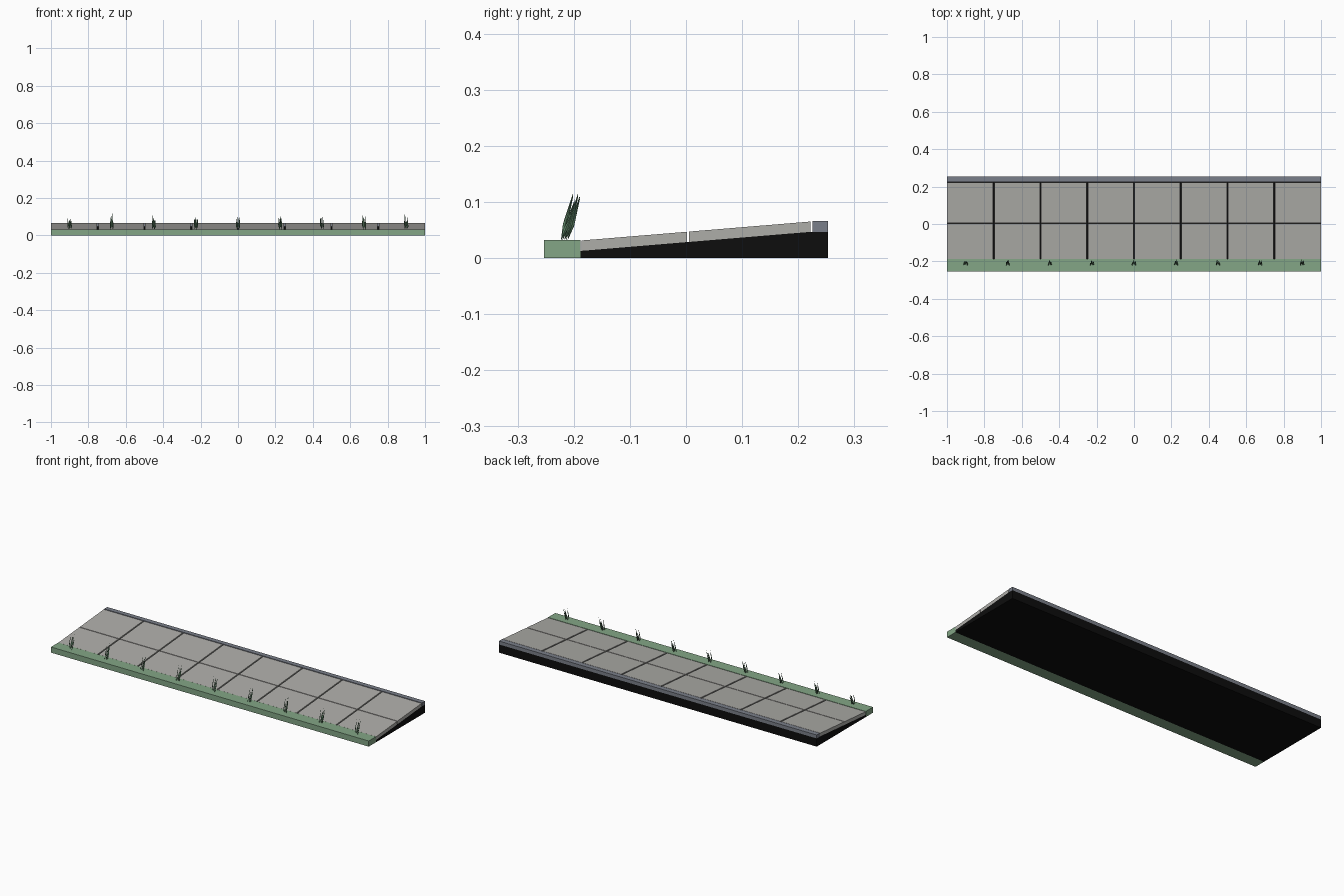
import bpy, bmesh, math, random
from mathutils import Vector

if "Cube" in bpy.data.objects:
    bpy.data.objects.remove(bpy.data.objects["Cube"])

random.seed(4)


def material(name, rgb):
    m = bpy.data.materials.new(name)
    m.diffuse_color = (*rgb, 1)
    m.use_nodes = True
    m.node_tree.nodes["Principled BSDF"].inputs["Base Color"].default_value = m.diffuse_color
    return m


GRASS = material("grass green", (0.227, 0.381, 0.238))
BLADE = material("blade green", (0.105, 0.215, 0.125))
STONE = material("paving grey", (0.423, 0.418, 0.396))
KERB = material("kerb blue grey", (0.195, 0.212, 0.251))
BASE = material("base black", (0.004, 0.004, 0.004))


def finish(bm, name, mat):
    bmesh.ops.recalc_face_normals(bm, faces=bm.faces)
    me = bpy.data.meshes.new(name)
    bm.to_mesh(me)
    bm.free()
    me.materials.append(mat)
    ob = bpy.data.objects.new(name, me)
    bpy.context.collection.objects.link(ob)


def extrude_profile(bm, profile, x0, x1):
    """Solid from a (y, z) profile running from x0 to x1."""
    a = [bm.verts.new((x0, y, z)) for y, z in profile]
    b = [bm.verts.new((x1, y, z)) for y, z in profile]
    n = len(profile)
    bm.faces.new(a)
    bm.faces.new(b)
    for i in range(n):
        j = (i + 1) % n
        bm.faces.new((a[i], a[j], b[j], b[i]))


def prism(name, profile, mat):
    bm = bmesh.new()
    extrude_profile(bm, profile, -1, 1)
    finish(bm, name, mat)


def slope(y):
    """Height of the tilted base top."""
    return 0.0125 + (y + 0.188) * 0.0826


# Sloped base, grass verge and kerb
prism("sloped_base", [(-0.188, 0), (0.253, 0), (0.253, 0.0465),
                      (0.222, 0.0465), (-0.188, slope(-0.188))], BASE)
prism("grass_verge", [(-0.253, 0), (-0.188, 0), (-0.188, 0.032), (-0.253, 0.032)], GRASS)
prism("kerb", [(0.2255, 0.0465), (0.253, 0.0465), (0.253, 0.066), (0.2255, 0.066)], KERB)

# Paving slabs: two rows of eight, with open joints
GAP, THICK = 0.0035, 0.0185
bm = bmesh.new()
for y0, y1 in ((-0.186, 0.0015), (0.0055, 0.2215)):
    profile = [(y0, slope(y0)), (y1, slope(y1)),
               (y1, slope(y1) + THICK), (y0, slope(y0) + THICK)]
    for i in range(8):
        x0 = -1 + 0.25 * i + (GAP if i else 0)
        x1 = -0.75 + 0.25 * i - (GAP if i < 7 else 0)
        extrude_profile(bm, profile, x0, x1)
finish(bm, "paving_slabs", STONE)


def blade(bm, root, tip, r):
    """Slim leaf with a diamond section, widest a third of the way up."""
    mid = root.lerp(tip, 0.35)
    ends = [bm.verts.new(root), bm.verts.new(tip)]
    ring = [bm.verts.new(mid + Vector((math.cos(t) * r * 0.6, math.sin(t) * r, 0)))
            for t in (k * math.pi / 2 for k in range(4))]
    for k in range(4):
        for e in ends:
            bm.faces.new((ring[k], ring[(k + 1) % 4], e))


# Nine grass tufts leaning back towards the paving
for i in range(9):
    bm = bmesh.new()
    x = -0.9 + 0.225 * i
    top = random.uniform(0.108, 0.119)
    for k in range(6):
        bx = x + (k - 2.5) * 0.0035
        by = -0.223 + 0.003 * ((k * 2) % 5)
        h = top - (0.0, 0.02, 0.005, 0.012, 0.0, 0.028)[k]
        root = Vector((bx, by, 0.031))
        tip = Vector((bx + random.uniform(-0.004, 0.004), by + 0.022, h))
        blade(bm, root, tip, 0.004)
    finish(bm, f"grass_tuft_{i + 1}", BLADE)
